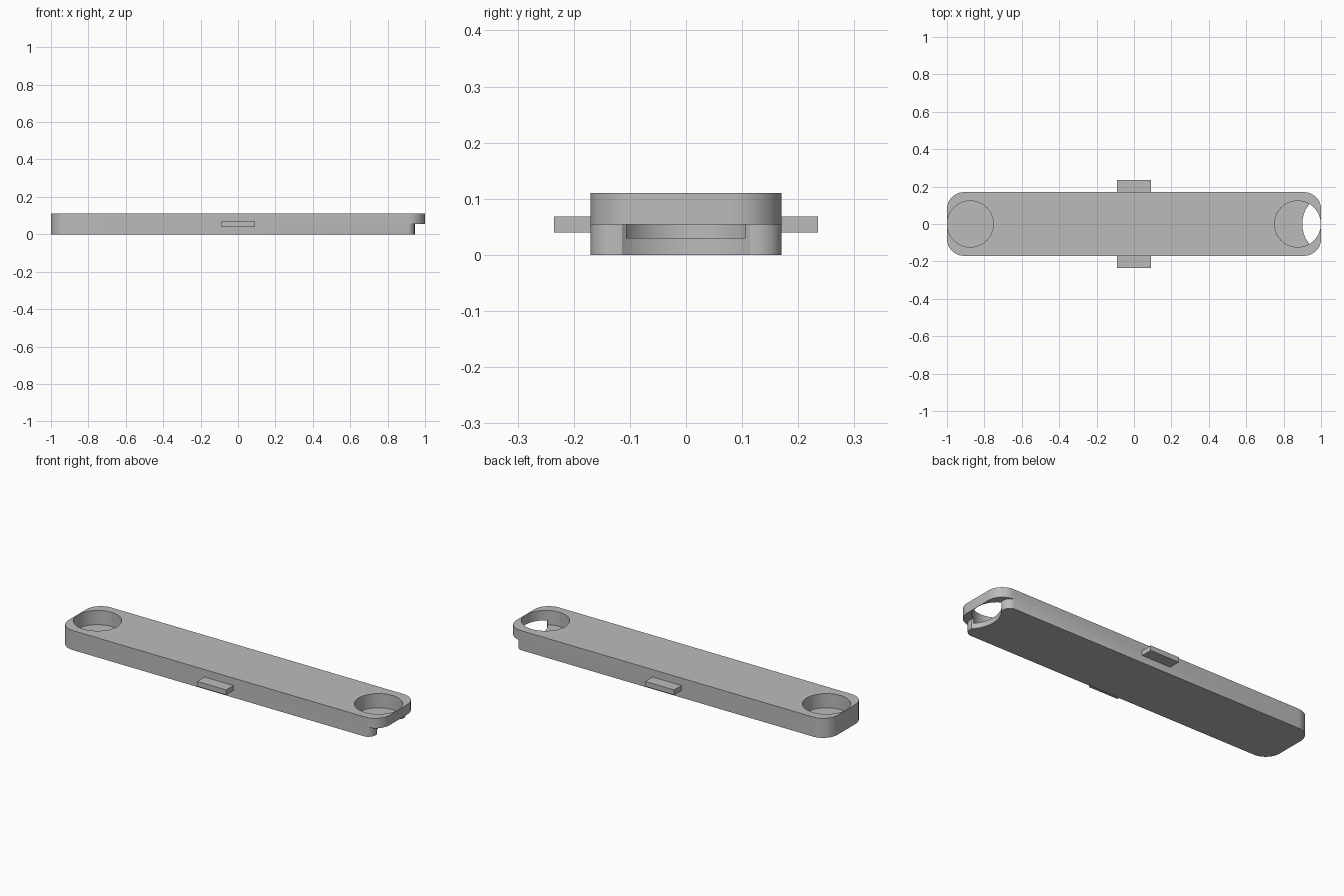
import bpy, bmesh, math

cube = bpy.data.objects.get("Cube")
if cube:
    bpy.data.objects.remove(cube, do_unlink=True)

GREY = (0.5, 0.5, 0.5, 1)
mat = bpy.data.materials.new("plain grey")
mat.use_nodes = True
mat.diffuse_color = GREY
mat.node_tree.nodes["Principled BSDF"].inputs["Base Color"].default_value = GREY


def prism(name, outline, z0, z1):
    """Extrude a flat outline between two heights."""
    bm = bmesh.new()
    face = bm.faces.new([bm.verts.new((x, y, z0)) for x, y in outline])
    ext = bmesh.ops.extrude_face_region(bm, geom=[face])
    for v in ext["geom"]:
        if isinstance(v, bmesh.types.BMVert):
            v.co.z = z1
    bmesh.ops.recalc_face_normals(bm, faces=bm.faces)
    mesh = bpy.data.meshes.new(name)
    bm.to_mesh(mesh)
    bm.free()
    mesh.materials.append(mat)
    ob = bpy.data.objects.new(name, mesh)
    bpy.context.collection.objects.link(ob)
    return ob


def arc(cx, cy, r, a0, a1, n):
    angles = [math.radians(a0 + (a1 - a0) * i / n) for i in range(n + 1)]
    return [(cx + r * math.cos(a), cy + r * math.sin(a)) for a in angles]


def cut(target, cutter):
    cutter.hide_render = True
    mod = target.modifiers.new("cut", "BOOLEAN")
    mod.operation = "DIFFERENCE"
    mod.solver = "EXACT"
    mod.object = cutter
    bpy.context.view_layer.objects.active = target
    bpy.ops.object.modifier_apply(modifier=mod.name)
    bpy.data.objects.remove(cutter, do_unlink=True)


# Bar with rounded corners
R = 0.09
outline = []
for sx, sy, a in ((1, 1, 0), (-1, 1, 90), (-1, -1, 180), (1, -1, 270)):
    outline += arc(sx * (1 - R), sy * (0.17 - R), R, a, a + 90, 16)
bar = prism("link_bar", outline, 0, 0.11)

# Undercut at one end: concave middle between two rounded lips
lip = [(0.945, 0.125), (0.943, 0.138), (0.937, 0.152), (0.925, 0.164),
       (0.89, 0.178), (0.89, 0.25)]
notch = [(x, -y) for x, y in reversed(lip)]
notch += arc(1.07, 0, 0.17, 222, 138, 24)[::1]
notch += lip + [(1.1, 0.25), (1.1, -0.25)]
cut(bar, prism("end_notch_cutter", notch, -0.05, 0.054))

# Round pockets at both ends
for side in (-1, 1):
    cut(bar, prism("pocket_cutter", arc(side * 0.875, 0, 0.1235, 0, 354.375, 63), 0.03, 0.2))

# Smooth curved walls, sharp rims
bpy.ops.object.select_all(action="DESELECT")
bar.select_set(True)
bpy.context.view_layer.objects.active = bar
bpy.ops.object.shade_smooth_by_angle(angle=math.radians(30))

# Side tabs
for name, y0, y1 in (("front_tab", -0.235, -0.17), ("back_tab", 0.17, 0.235)):
    prism(name, [(-0.09, y0), (0.09, y0), (0.09, y1), (-0.09, y1)], 0.04, 0.068)
